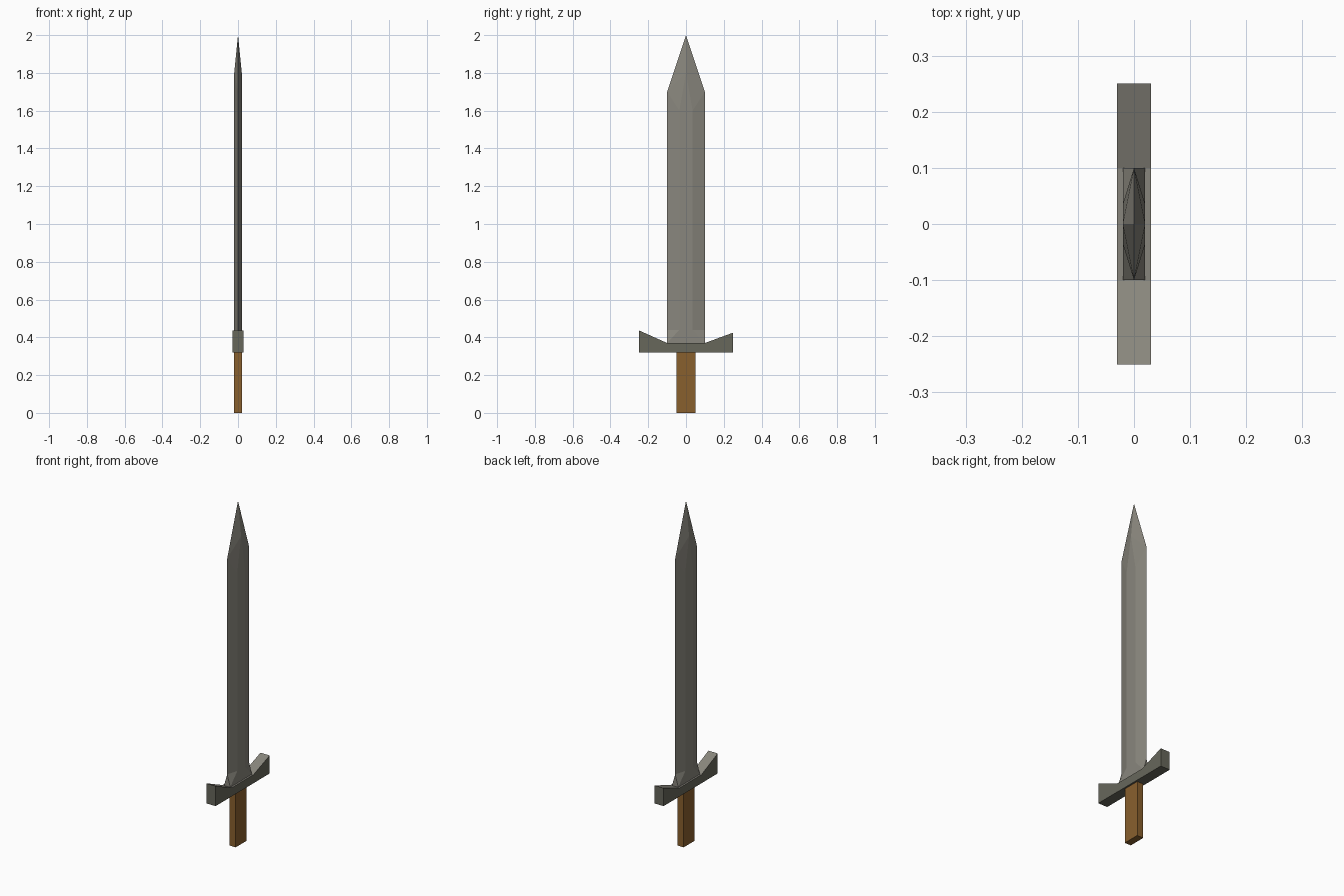
import bpy

if "Cube" in bpy.data.objects:
    bpy.data.objects.remove(bpy.data.objects["Cube"])


def make_material(name, color):
    mat = bpy.data.materials.new(name)
    mat.diffuse_color = (*color, 1)
    mat.use_nodes = True
    mat.node_tree.nodes["Principled BSDF"].inputs["Base Color"].default_value = mat.diffuse_color
    return mat


wood = make_material("wood", (0.25, 0.115, 0.027))
steel = make_material("steel", (0.25, 0.24, 0.205))
dark_steel = make_material("dark_steel", (0.135, 0.135, 0.105))


def make_object(name, verts, faces, *materials):
    mesh = bpy.data.meshes.new(name)
    mesh.from_pydata(verts, [], faces)
    for mat in materials:
        mesh.materials.append(mat)
    mesh.update()
    obj = bpy.data.objects.new(name, mesh)
    bpy.context.collection.objects.link(obj)
    return obj


def extrude_profile(name, profile, half, *materials):
    """Extrude a counter-clockwise (y, z) outline along x by +-half."""
    n = len(profile)
    verts = [(x, y, z) for x in (-half, half) for y, z in profile]
    faces = [tuple(reversed(range(n))), tuple(range(n, 2 * n))]
    faces += [(i, (i + 1) % n, (i + 1) % n + n, i + n) for i in range(n)]
    return make_object(name, verts, faces, *materials)


# Wooden grip
extrude_profile("grip", [(-0.05, 0), (0.05, 0), (0.05, 0.32), (-0.05, 0.32)], 0.02, wood)

# Crossguard with upswept ends; its upper faces share the blade's lighter steel
guard = extrude_profile("crossguard", [(-0.25, 0.32), (0.25, 0.32), (0.25, 0.425),
                                       (0.1, 0.37), (-0.1, 0.37), (-0.25, 0.437)],
                        0.03, dark_steel, steel)
for poly in guard.data.polygons:
    if poly.normal.z > 0.5:
        poly.material_index = 1

# Blade: one quarter, mirrored across x and y
W, T, F = 0.1, 0.02, 0.035  # half width, half thickness, half width of the flat
verts = [
    (0, W, 0.37), (T, W, 0.37), (T, 0, 0.37),   # rectangular root
    (0, W, 0.44), (T, F, 0.44), (T, 0, 0.44),   # start of the bevelled section
    (0, W, 1.7), (T, F, 1.6), (T, 0, 1.8),      # shoulder of the point
    (0, 0, 2.0), (0, 0, 0.37),                  # tip and root centre
]
faces = [(3, 1, 0), (3, 4, 1), (4, 5, 2, 1), (6, 7, 4, 3),
         (7, 8, 5, 4), (8, 7, 6), (9, 8, 6), (0, 1, 2, 10)]
blade = make_object("blade", verts, faces, steel)
mirror = blade.modifiers.new("mirror", 'MIRROR')
mirror.use_axis = (True, True, False)
mirror.use_clip = True
mirror.merge_threshold = 0.0005
